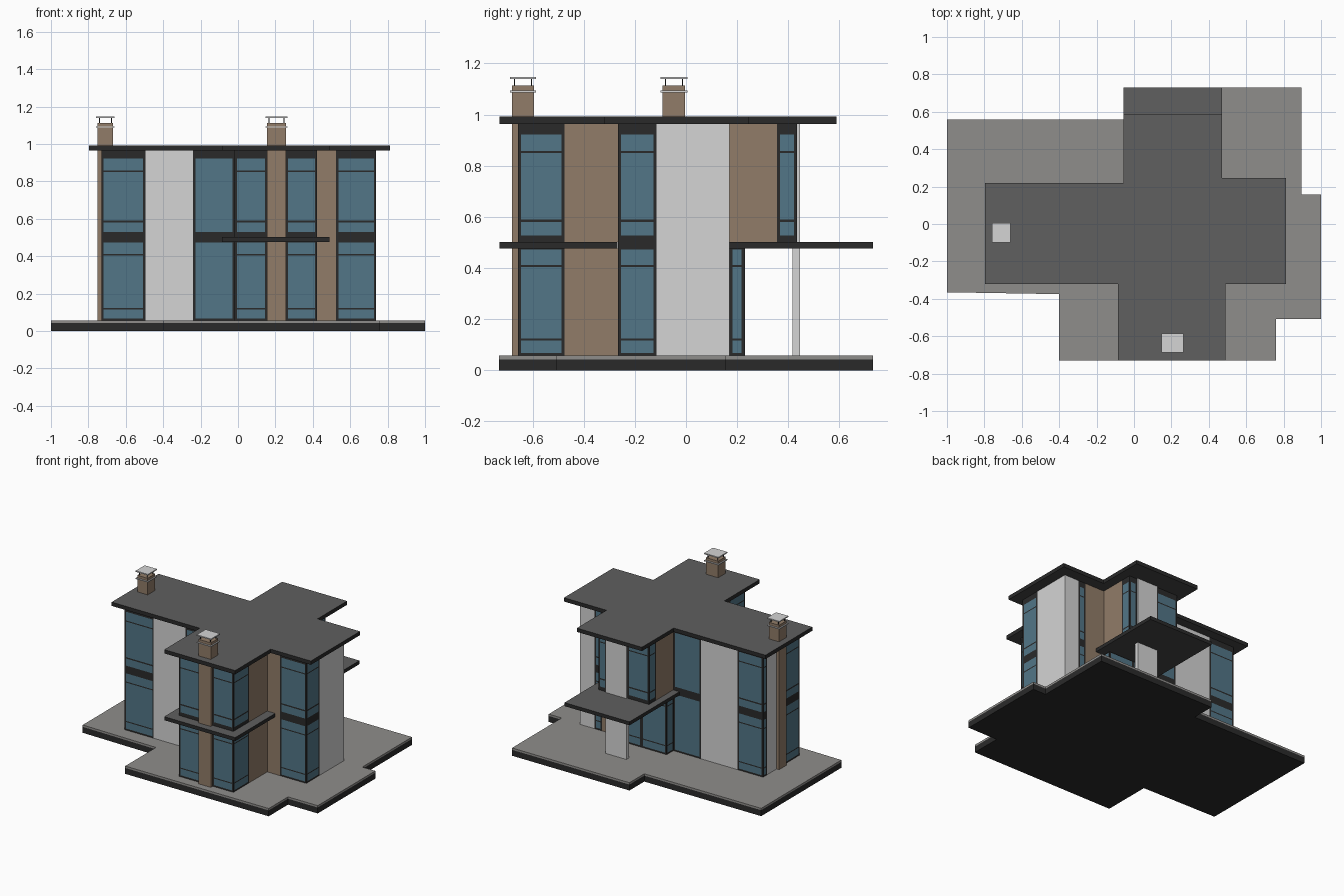
import bpy, bmesh

if "Cube" in bpy.data.objects:
    bpy.data.objects.remove(bpy.data.objects["Cube"])

def mat(name, r, g, b):
    m = bpy.data.materials.new(name)
    m.diffuse_color = (r, g, b, 1)
    m.use_nodes = True
    m.node_tree.nodes["Principled BSDF"].inputs["Base Color"].default_value = m.diffuse_color
    return m

WHITE = mat("light_wall", .66, .66, .66)
BROWN = mat("brown_cladding", .285, .203, .14)
GLASS = mat("blue_glass", .084, .18, .245)
DARK = mat("dark_trim", .023, .023, .023)
ROOF = mat("roof_grey", .115, .115, .115)
PAVE = mat("paving_grey", .275, .268, .258)
SOFFIT = mat("soffit_grey", .06, .06, .06)

def finish(name, bm, mats):
    me = bpy.data.meshes.new(name)
    bm.to_mesh(me)
    bm.free()
    for m in mats:
        me.materials.append(m)
    ob = bpy.data.objects.new(name, me)
    bpy.context.collection.objects.link(ob)
    return ob

def box(name, x0, x1, y0, y1, z0, z1, m):
    bm = bmesh.new()
    bmesh.ops.create_cube(bm, size=1)
    for v in bm.verts:
        v.co = (x1 if v.co.x > 0 else x0, y1 if v.co.y > 0 else y0, z1 if v.co.z > 0 else z0)
    return finish(name, bm, [m])

def slab(name, pts, z0, z1, side, top, under, edge=0):
    """Extruded outline; colour follows face direction, edge = height where the side turns to the top colour."""
    bm = bmesh.new()
    f = bm.faces.new([bm.verts.new((x, y, z0)) for x, y in pts])
    for z in ([edge] if edge else []) + [z1]:
        ext = bmesh.ops.extrude_face_region(bm, geom=[f], use_keep_orig=(f.calc_center_median().z == z0 or abs(f.calc_center_median().z - z0) < 1e-5))
        for g in ext["geom"]:
            if isinstance(g, bmesh.types.BMVert):
                g.co.z = z
            if isinstance(g, bmesh.types.BMFace):
                f2 = g
        if f.is_valid and abs(f.calc_center_median().z - z0) > 1e-5:
            bm.faces.remove(f)
        f = f2
    bmesh.ops.recalc_face_normals(bm, faces=bm.faces)
    for f in bm.faces:
        nz = f.normal.z
        high = edge and f.calc_center_median().z > edge
        f.material_index = 1 if nz > .5 or (high and nz > -.5) else 2 if nz < -.5 else 0
    return finish(name, bm, [side, top, under])

def rect(x0, x1, y0, y1):
    return [(x0, y0), (x1, y0), (x1, y1), (x0, y1)]

def sheet(name, axis, sign, plane, cols, rows, mats, rule):
    """Outward-facing grid of wall cells; rule(col, row) picks the colour."""
    bm = bmesh.new()
    pos = (lambda a, z: (plane, a, z)) if axis == "x" else (lambda a, z: (a, plane, z))
    g = [[bm.verts.new(pos(a, z)) for z in rows] for a in cols]
    flip = (sign > 0) != (axis == "x")
    for i in range(len(cols) - 1):
        for j in range(len(rows) - 1):
            q = [g[i][j], g[i + 1][j], g[i + 1][j + 1], g[i][j + 1]]
            bm.faces.new(q[::-1] if flip else q).material_index = rule(i, j)
    return finish(name, bm, mats)

LO, MID0, MID1, HI = .057, .476, .502, .964

def wall(name, axis, sign, plane, a0, a1, m, z0=LO, z1=HI):
    sheet(name, axis, sign, plane, [a0, a1], [z0, z1], [m], lambda i, j: 0)

def window(name, axis, sign, plane, a0, a1, floors="both", bars=True):
    """Dark frame with glass cells; rows alternate frame, glass, frame."""
    lower = [.068, .116, .124, .404, .412, .472] if bars else [.068, .472]
    upper = [.528, .580, .590, .850, .858, .922] if bars else [.528, .922]
    rows = (lower if floors != "upper" else []) + (upper if floors != "lower" else [])
    rows = [MID1 if floors == "upper" else LO] + rows + [MID0 if floors == "lower" else HI]
    sheet(name, axis, sign, plane, [a0, a0 + .012, a1 - .012, a1], rows, [DARK, GLASS],
          lambda i, j: 1 if i == 1 and j % 2 else 0)

# Terrace base with a paved upper layer
base = [(-1, -.365), (-.4, -.375), (-.4, -.731), (.76, -.731), (.76, -.508), (1, -.508),
        (1, .157), (.895, .157), (.895, .731), (-.055, .731), (-.055, .56), (-1, .56)]
slab("terrace_base", base, 0, LO, DARK, PAVE, DARK, edge=.043)

# Roof and the storey slabs
roof = [(-.797, -.32), (-.085, -.32), (-.085, -.73), (.488, -.73), (.488, -.32), (.813, -.32),
        (.813, .247), (.47, .247), (.47, .588), (-.055, .588), (-.055, .22), (-.797, .22)]
slab("roof", roof, HI, .992, DARK, ROOF, SOFFIT)
slab("front_storey_slab", rect(-.085, .488, -.73, -.267), MID0, MID1, DARK, ROOF, SOFFIT)
slab("rear_canopy", rect(-.055, .47, .155, .731), MID0, MID1, DARK, ROOF, SOFFIT)

# Wall lines
XL, XR, YF, YBL, YBR = -.73, .738, -.266, .153, .17
WL, WR, WF = -.018, .423, -.658
BL, BR, BB = -.005, .403, .435

# Main body front
window("front_left_window", "y", -1, YF, XL, -.495)
wall("front_light_wall", "y", -1, YF, -.495, -.24, WHITE)
window("front_inner_window", "y", -1, YF, -.24, WL, bars=False)
wall("front_brown_wall", "y", -1, YF, WR, .525, BROWN)
window("front_right_window", "y", -1, YF, .525, XR)

# Main body sides
window("right_side_window", "x", 1, XR, YF, -.115)
wall("right_light_wall", "x", 1, XR, -.115, YBR, WHITE)
window("left_side_window", "x", -1, XL, YF, -.1)
wall("left_light_wall", "x", -1, XL, -.1, .108, WHITE)
window("left_rear_corner_window", "x", -1, XL, .108, YBL)

# Main body rear
window("rear_left_window", "y", 1, YBL, XL, -.525)
wall("rear_light_wall", "y", 1, YBL, -.525, -.23, WHITE)
window("rear_inner_window", "y", 1, YBL, -.23, BL, bars=False)
wall("rear_brown_wall", "y", 1, YBR, BR, .56, BROWN)
window("rear_right_window", "y", 1, YBR, .56, .62)
wall("rear_right_light_wall", "y", 1, YBR, .62, XR, WHITE)

# Front wing: corner windows on both storeys and brown flanks
for fl in ("lower", "upper"):
    window(f"wing_front_left_{fl}", "y", -1, WF, WL, .156, fl)
    window(f"wing_front_right_{fl}", "y", -1, WF, .256, WR, fl)
    for side, s, p in (("right", 1, WR), ("left", -1, WL)):
        window(f"wing_{side}_{fl}", "x", s, p, WF, -.475, fl)
        z = (LO, MID0) if fl == "lower" else (MID1, HI)
        wall(f"wing_{side}_brown_{fl}", "x", s, p, -.475, YF, BROWN, *z)

# Rear wing: upper room on the canopy, glazed room below, full-height pier
window("rear_wing_back_left", "y", 1, BB, BL, .17, "upper")
window("rear_wing_back_right", "y", 1, BB, .34, BR, "upper")
window("rear_lower_glazing_left", "y", 1, .23, BL, .2, "lower")
window("rear_lower_glazing_right", "y", 1, .23, .2, BR, "lower")
for side, s, p, y in (("right", 1, BR, YBR), ("left", -1, BL, YBL)):
    wall(f"rear_wing_{side}_brown", "x", s, p, y, .355, BROWN, MID1, HI)
    window(f"rear_wing_{side}", "x", s, p, .355, BB, "upper")
    window(f"rear_lower_{side}", "x", s, p, y, .23, "lower")
box("rear_pier", .17, .34, .417, .445, LO, HI, WHITE)

# Chimneys with collar, posts and cap plate
for n, x0, x1, y0, y1 in (("front", .156, .256, -.68, -.594), ("left", -.75, -.667, -.091, -.003)):
    box(n + "_chimney", x0, x1, y0, y1, LO, 1.113, BROWN)
    e = .008
    box(n + "_chimney_collar", x0 - e, x1 + e, y0 - e, y1 + e, 1.087, 1.094, WHITE)
    for i, x in enumerate((x0 + .008, x1 - .012)):
        for j, y in enumerate((y0 + .008, y1 - .012)):
            box(f"{n}_chimney_post_{i}{j}", x, x + .004, y, y + .004, 1.11, 1.142, DARK)
    box(n + "_chimney_cap", x0 - e, x1 + e, y0 - e, y1 + e, 1.139, 1.147, WHITE)
